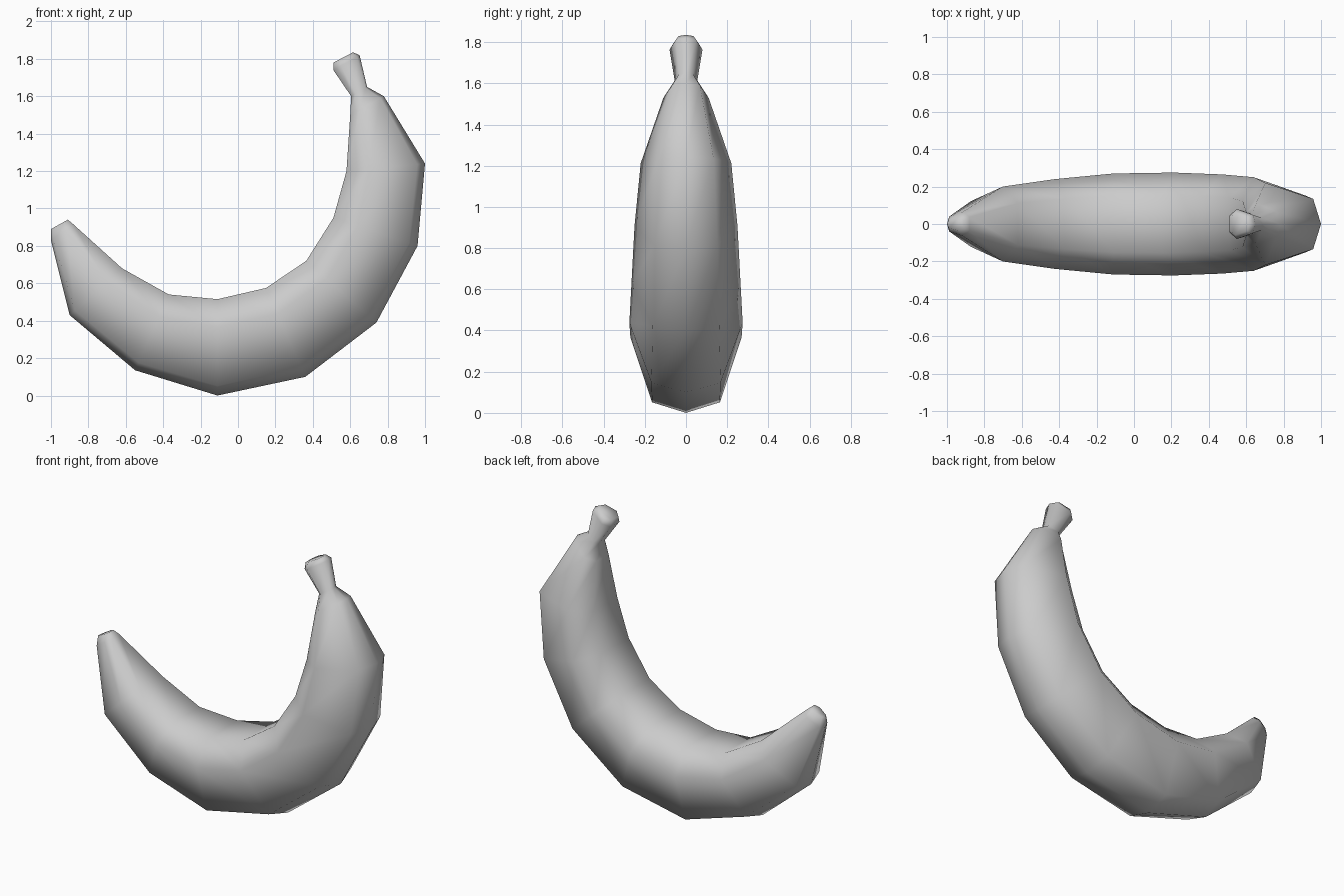
import bpy, bmesh, math

if "Cube" in bpy.data.objects:
    bpy.data.objects.remove(bpy.data.objects["Cube"])

# Cross-section: (share of half width, share of the way from outer to inner side)
HALF = [(0.61, 0.1), (1, 0.71), (0.56, 1)]
SECTION = [(0, 0)] + HALF + [(-s, t) for s, t in reversed(HALF)]

# Rings along the fruit: outer x, z, inner x, z, half width
RINGS = [
    (-1.00, 0.89, -0.91, 0.94, 0.035),   # blossom tip cap
    (-1.00, 0.83, -0.88, 0.915, 0.065),
    (-0.90, 0.43, -0.62, 0.68, 0.20),    # body
    (-0.55, 0.135, -0.37, 0.54, 0.24),
    (-0.11, 0.00, -0.11, 0.515, 0.27),
    (0.36, 0.10, 0.15, 0.575, 0.275),
    (0.74, 0.39, 0.365, 0.72, 0.265),
    (0.96, 0.80, 0.51, 0.95, 0.25),
    (1.00, 1.24, 0.58, 1.20, 0.22),
    (0.78, 1.60, 0.60, 1.50, 0.11),      # shoulder
    (0.69, 1.65, 0.605, 1.60, 0.055),    # stem
    (0.65, 1.82, 0.51, 1.74, 0.08),
    (0.615, 1.835, 0.51, 1.78, 0.06),    # stem cap
]

bm = bmesh.new()
rings = []
for ox, oz, ix, iz, w in RINGS:
    rings.append([bm.verts.new((ox + (ix - ox) * t, w * s, oz + (iz - oz) * t))
                  for s, t in SECTION])

# Skin between neighbouring rings, then close both ends
n = len(SECTION)
for a, b in zip(rings, rings[1:]):
    for i in range(n):
        j = (i + 1) % n
        bm.faces.new((a[i], a[j], b[j], b[i]))
bm.faces.new(rings[0])
bm.faces.new(rings[-1])
bmesh.ops.recalc_face_normals(bm, faces=bm.faces)

mesh = bpy.data.meshes.new("banana")
bm.to_mesh(mesh)
bm.free()
banana = bpy.data.objects.new("banana", mesh)
bpy.context.collection.objects.link(banana)

# Smooth shading over the low-poly skin
bpy.context.view_layer.objects.active = banana
banana.select_set(True)
bpy.ops.object.shade_smooth_by_angle(angle=math.radians(85))
